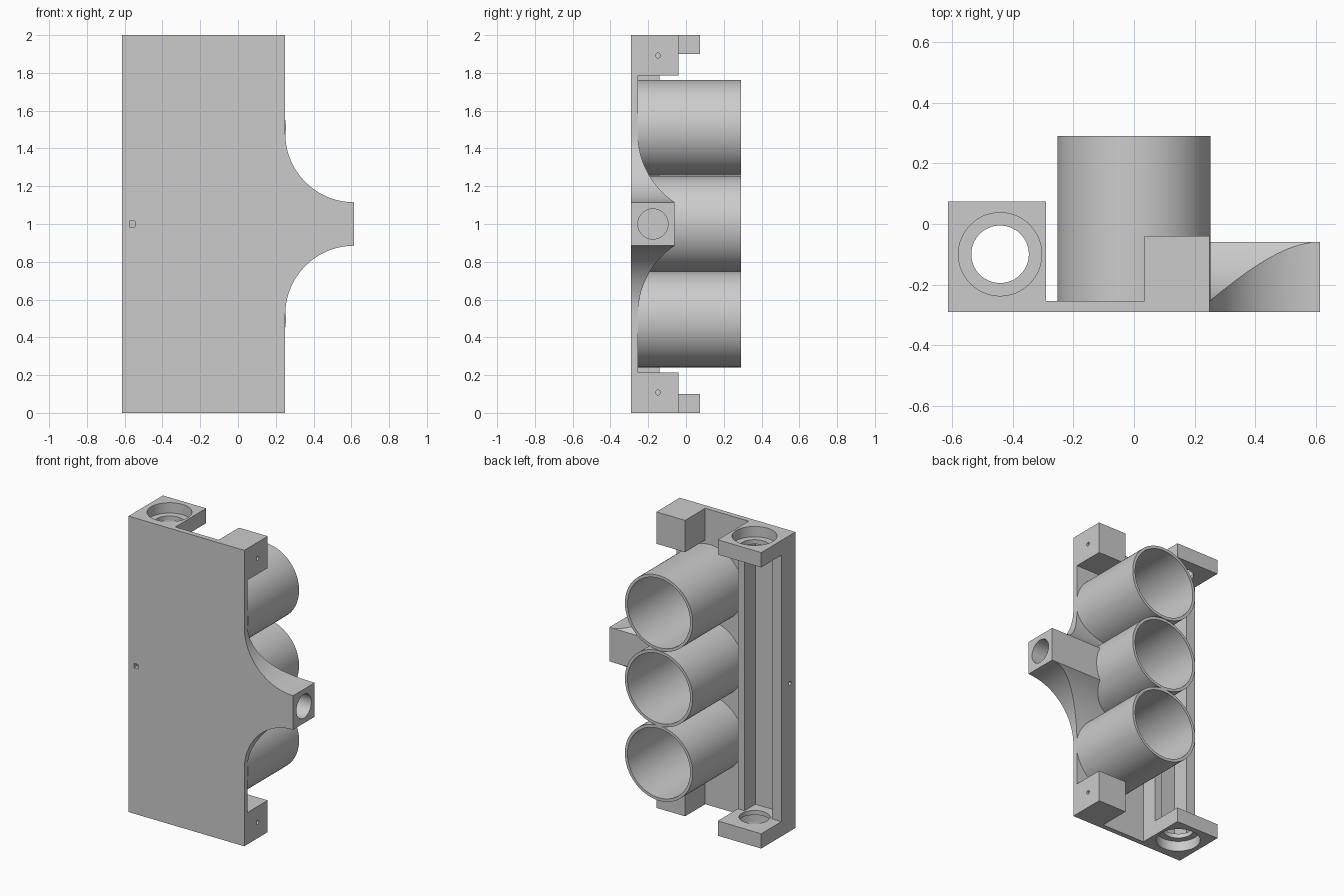
import bpy, bmesh, math
from mathutils import Matrix, Vector

cube = bpy.data.objects.get("Cube")
if cube:
    bpy.data.objects.remove(cube, do_unlink=True)

grey = bpy.data.materials.new("plain grey")
grey.use_nodes = True
COLOUR = (0.6, 0.6, 0.6, 1)
grey.diffuse_color = COLOUR
grey.node_tree.nodes["Principled BSDF"].inputs["Base Color"].default_value = COLOUR


def finish(name, bm):
    bmesh.ops.recalc_face_normals(bm, faces=bm.faces)
    mesh = bpy.data.meshes.new(name)
    bm.to_mesh(mesh)
    bm.free()
    mesh.materials.append(grey)
    obj = bpy.data.objects.new(name, mesh)
    bpy.context.collection.objects.link(obj)
    return obj


def box(name, x, y, z):
    bm = bmesh.new()
    bmesh.ops.create_cube(bm, size=1)
    for v in bm.verts:
        v.co = [a + (b - a) * (c + 0.5) for (a, b), c in zip((x, y, z), v.co)]
    return finish(name, bm)


def rod(name, start, end, radius, sides=64):
    a, b = Vector(start), Vector(end)
    bm = bmesh.new()
    turn = (b - a).to_track_quat('Z', 'Y').to_matrix().to_4x4()
    bmesh.ops.create_cone(bm, cap_ends=True, segments=sides, radius1=radius, radius2=radius,
                          depth=(b - a).length, matrix=Matrix.Translation((a + b) / 2) @ turn)
    return finish(name, bm)


def prism(name, points, sweep):
    bm = bmesh.new()
    face = bm.faces.new([bm.verts.new(p) for p in points])
    out = bmesh.ops.extrude_face_region(bm, geom=[face])
    bmesh.ops.translate(bm, vec=sweep, verts=[g for g in out["geom"] if isinstance(g, bmesh.types.BMVert)])
    return finish(name, bm)


def select(obj):
    bpy.ops.object.select_all(action='DESELECT')
    obj.select_set(True)
    bpy.context.view_layer.objects.active = obj


def combine(obj, cutter, operation='DIFFERENCE'):
    mod = obj.modifiers.new("cut", 'BOOLEAN')
    mod.operation, mod.solver, mod.object = operation, 'EXACT', cutter
    select(obj)
    bpy.ops.object.modifier_apply(modifier=mod.name)
    bpy.data.objects.remove(cutter, do_unlink=True)


def arc(cu, cz, r, start, end, steps=32):
    angles = [start + (end - start) * i / steps for i in range(steps + 1)]
    return [(cu + r * math.cos(a), cz + r * math.sin(a)) for a in angles]


def mirrored(curve):
    return [(u, 2 - z) for u, z in reversed(curve)]


FRONT, FLOOR, LEFT, EDGE, END = -0.29, -0.255, -0.615, 0.25, 0.615
PI = math.pi

# Back plate with a flared neck on one side
flare = arc(END, 1.48, 0.365, PI * 1.5, PI)
outline = [(LEFT, 0), (EDGE, 0)] + mirrored(flare) + flare + [(EDGE, 2), (LEFT, 2)]
plate = prism("plate", [(x, FRONT, z) for x, z in outline], (0, FLOOR - FRONT, 0))
combine(plate, box("vent", (-0.575, -0.545), (-0.4, -0.2), (0.985, 1.015)))

# Side arm: the flare intersected with a curved web
arm = prism("side_arm", [(x, FRONT, z) for x, z in outline], (0, 0.3, 0))
R = 0.439
web = arc(FLOOR + R, 1.48, R, PI + math.asin(0.365 / R), PI)
web_outline = [(-0.28, 0.52)] + mirrored(web) + web + [(-0.28, 1.48)]
combine(arm, prism("web", [(0, y, z) for y, z in web_outline], (0.7, 0, 0)), 'INTERSECT')
combine(arm, rod("arm_hole", (0.3, -0.175, 1), (0.7, -0.175, 1), 0.08))

# Three open tubes
centres = [0.495, 1.0, 1.51]
for i, z in enumerate(centres):
    tube = rod(f"tube_{i + 1}", (0, FLOOR, z), (0, 0.29, z), 0.2535, 96)
    combine(tube, rod("bore", (0, FLOOR + 0.002, z), (0, 0.4, z), 0.234, 96))
    combine(arm, rod("bore", (0, -0.3, z), (0, 0.4, z), 0.24, 96))

# Two rails forming a channel
outer_rail = box("outer_rail", (LEFT, -0.545), (FLOOR, -0.14), (0.1, 1.9))
combine(outer_rail, rod("vent", (-0.7, -0.23, 1), (-0.56, -0.23, 1), 0.013, 16))
box("inner_rail", (-0.34, -0.29), (FLOOR, -0.14), (0.1, 1.9))

# Bored end tabs and corner blocks, mirrored top and bottom
for name, flip in (("top", False), ("bottom", True)):
    def zs(a, b):
        return (2 - b, 2 - a) if flip else (a, b)

    def at(z):
        return 2 - z if flip else z

    tab = box(f"{name}_tab", (LEFT, -0.29), (FLOOR, 0.075), zs(1.9, 2))
    hx, hy = -0.4425, -0.1
    combine(tab, rod("hole", (hx, hy, at(1.8)), (hx, hy, at(2.1)), 0.095))
    combine(tab, rod("counterbore", (hx, hy, at(1.93)), (hx, hy, at(2.1)), 0.1375))

    block = box(f"{name}_corner_block", (0.035, EDGE), (FLOOR, -0.04), zs(1.785, 2))
    combine(block, rod("pin_hole", (0.15, -0.148, at(1.892)), (0.3, -0.148, at(1.892)), 0.013, 16))

# Smooth round walls, crisp edges
for obj in bpy.context.scene.objects:
    if obj.type == 'MESH':
        select(obj)
        bpy.ops.object.shade_smooth_by_angle(angle=math.radians(30))
